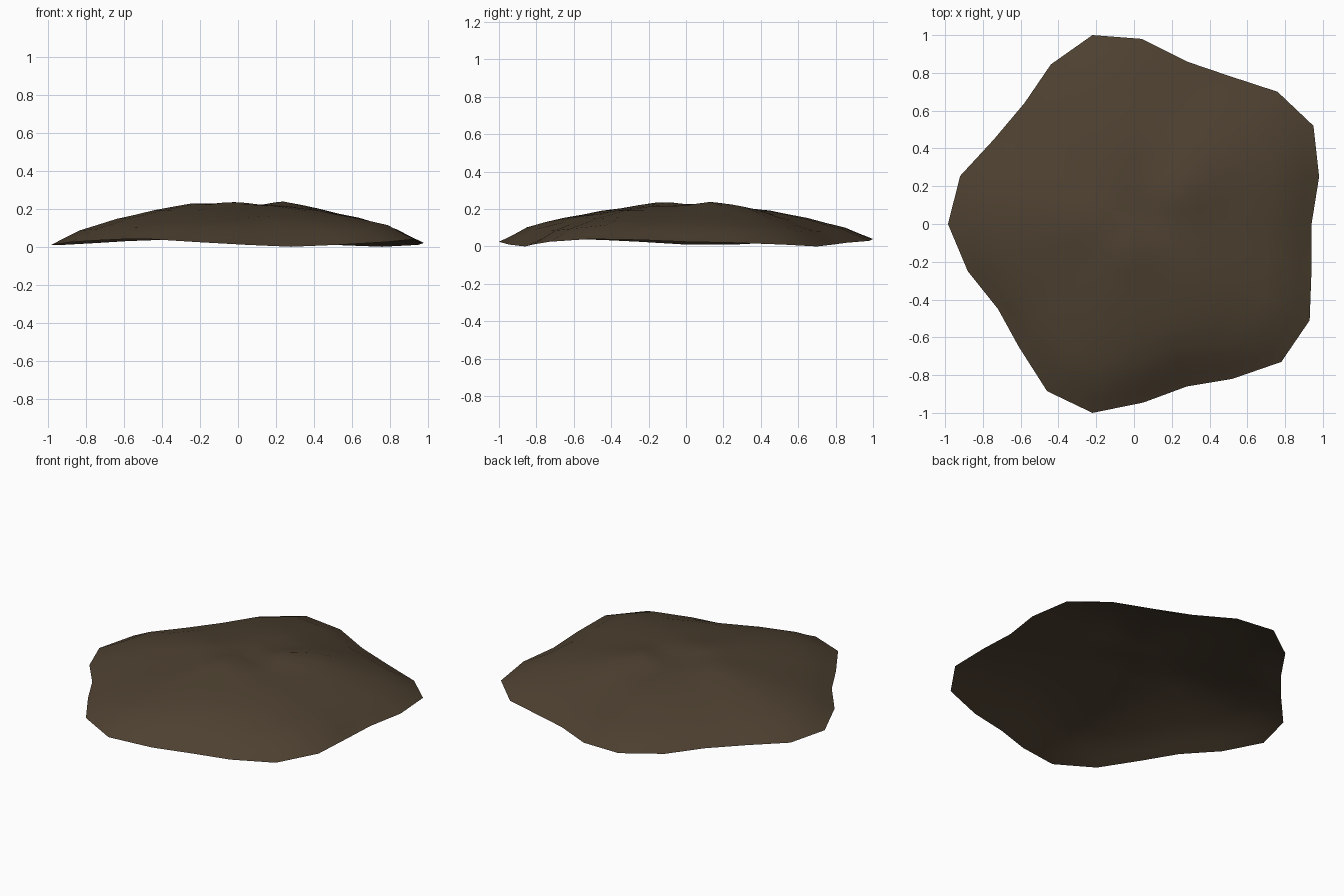
import bpy, bmesh, math

if "Cube" in bpy.data.objects:
    bpy.data.objects.remove(bpy.data.objects["Cube"])

# Rim outline, clockwise from the back: x, y, z
RIM = [(-.22, 1, .04), (.04, .98, .03), (.28, .86, .02), (.5, .785, .01),
       (.76, .70, 0), (.95, .52, .01), (.98, .25, .02), (.94, 0, .025),
       (.94, -.24, .035), (.93, -.51, .04), (.78, -.73, .025), (.52, -.82, .01),
       (.28, -.86, 0), (.05, -.945, .01), (-.22, -1, .025), (-.46, -.885, .04),
       (-.61, -.65, .04), (-.72, -.45, .035), (-.88, -.25, .025), (-.985, 0, .01),
       (-.92, .255, .01), (-.74, .45, .02), (-.58, .64, .03), (-.44, .845, .035)]

# Mound height against fraction of the radius
PROFILE = [(0, .222), (.25, .215), (.45, .19), (.65, .145), (.85, .08), (1, 0)]
RINGS = [.08, .16, .25, .35, .45, .55, .65, .75, .85, .93, 1]

# Soft lumps and hollows: x, y, width, height
LUMPS = [(-.02, -.13, .12, .018), (.24, .14, .12, .022), (-.25, .02, .14, .013),
         (.33, .33, .15, .02), (.1, .06, .09, -.014), (.08, .3, .1, -.012),
         (.2, -.62, .16, .02), (.3, -.8, .1, -.02), (.75, .0, .2, .012),
         (.8, -.4, .15, .015), (-.1, -.82, .15, .015), (.2, .7, .15, -.012)]


def dome(t):
    for (a, ha), (b, hb) in zip(PROFILE, PROFILE[1:]):
        if t <= b:
            return ha + (hb - ha) * (t - a) / (b - a)
    return 0


def height(x, y, t, rim_z):
    z = dome(t) + rim_z * t ** 4
    fade = min(1, (1 - t) * 6)
    for cx, cy, w, h in LUMPS:
        z += fade * h * math.exp(-((x - cx) ** 2 + (y - cy) ** 2) / w ** 2)
    return z


# Open mound shell made of rings around a centre point
bm = bmesh.new()
centre = bm.verts.new((0, 0, height(0, 0, 0, 0)))
rings = []
for t in RINGS:
    rings.append([bm.verts.new((x * t, y * t, height(x * t, y * t, t, z)))
                  for x, y, z in RIM])
n = len(RIM)
for i in range(n):
    j = (i + 1) % n
    bm.faces.new((centre, rings[0][j], rings[0][i]))
    for inner, outer in zip(rings, rings[1:]):
        bm.faces.new((inner[i], inner[j], outer[j], outer[i]))
for f in bm.faces:
    f.smooth = True
    f.normal_update()
    if f.normal.z < 0:
        f.normal_flip()

mesh = bpy.data.meshes.new("dirt_mound")
bm.to_mesh(mesh)
bm.free()
mound = bpy.data.objects.new("dirt_mound", mesh)
bpy.context.collection.objects.link(mound)

# Dark earth colour
earth = bpy.data.materials.new("dark earth brown")
earth.diffuse_color = (.075, .052, .03, 1)
earth.use_nodes = True
earth.node_tree.nodes["Principled BSDF"].inputs["Base Color"].default_value = earth.diffuse_color
mesh.materials.append(earth)
